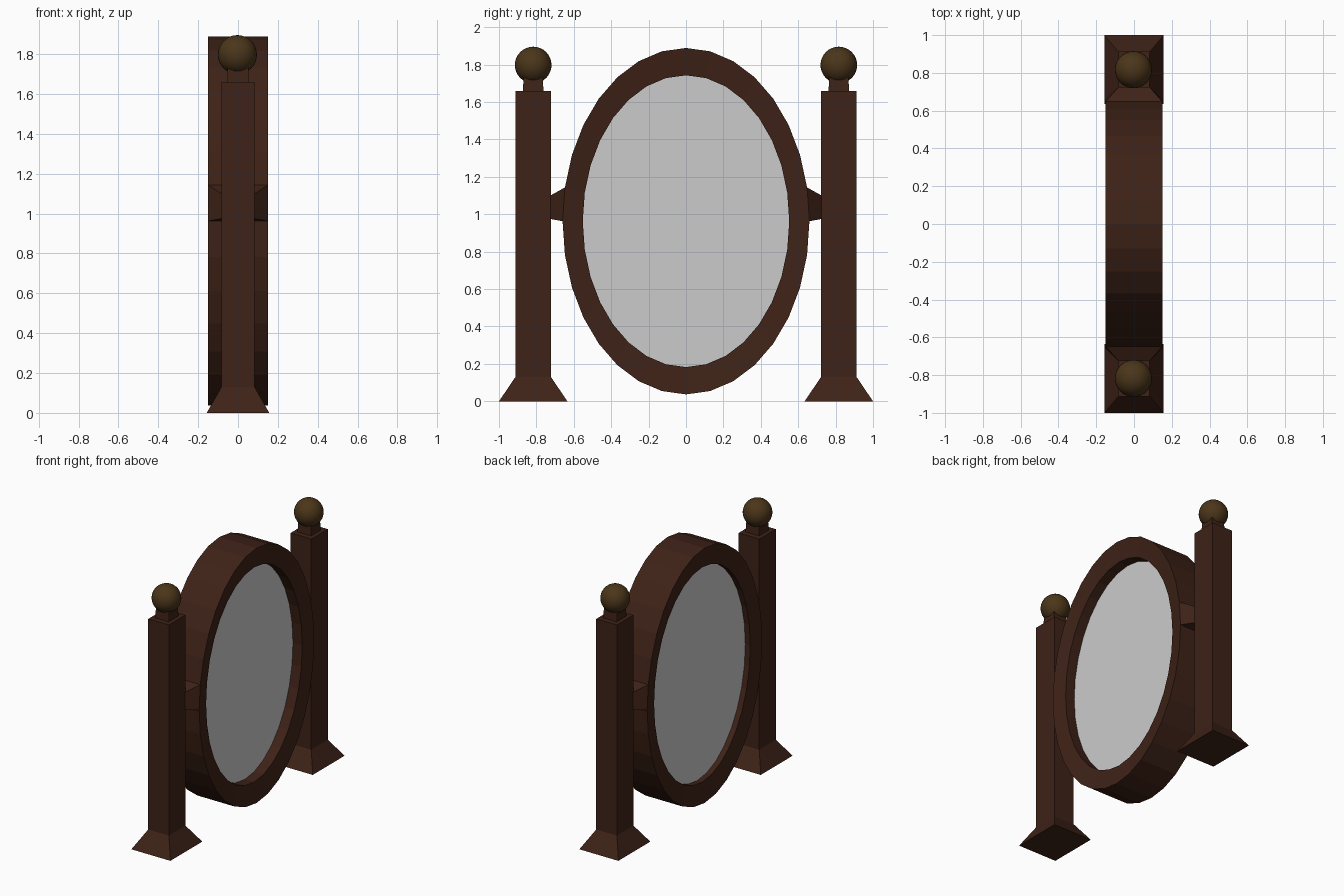
import bpy, bmesh
from math import sin, cos, pi

if "Cube" in bpy.data.objects:
    bpy.data.objects.remove(bpy.data.objects["Cube"])

N = 32                      # sides of the oval
CZ = 0.963                  # centre height of the oval
OUT, INN = (0.66, 0.926), (0.552, 0.78)


def material(name, rgb):
    m = bpy.data.materials.new(name)
    m.diffuse_color = (*rgb, 1)
    m.use_nodes = True
    m.node_tree.nodes["Principled BSDF"].inputs["Base Color"].default_value = m.diffuse_color
    return m


wood = material("dark_wood", (0.048, 0.016, 0.0085))
bronze = material("bronze", (0.07, 0.036, 0.010))


def finish(bm, name, mat=None):
    bmesh.ops.recalc_face_normals(bm, faces=bm.faces)
    me = bpy.data.meshes.new(name)
    bm.to_mesh(me)
    bm.free()
    ob = bpy.data.objects.new(name, me)
    bpy.context.collection.objects.link(ob)
    if mat:
        me.materials.append(mat)
    return ob


def oval(bm, radii, x):
    return [bm.verts.new((x, radii[0] * cos(2 * pi * i / N),
                          CZ + radii[1] * sin(2 * pi * i / N))) for i in range(N)]


def bridge(bm, a, b):
    n = len(a)
    for i in range(n):
        j = (i + 1) % n
        bm.faces.new((a[i], a[j], b[j], b[i]))


def loft(name, loops, mat):
    """Closed solid skinned through a list of point loops."""
    bm = bmesh.new()
    rings = [[bm.verts.new(p) for p in loop] for loop in loops]
    for a, b in zip(rings, rings[1:]):
        bridge(bm, a, b)
    bm.faces.new(rings[0])
    bm.faces.new(rings[-1])
    return finish(bm, name, mat)


def square(hx, hy, y, z):
    return [(-hx, y - hy, z), (hx, y - hy, z), (hx, y + hy, z), (-hx, y + hy, z)]


# Oval frame, faces sloping slightly in towards the mirror
bm = bmesh.new()
section = [oval(bm, r, x) for r, x in ((OUT, -0.15), (OUT, 0.15), (INN, 0.13), (INN, -0.13))]
for k in range(4):
    bridge(bm, section[k], section[(k + 1) % 4])
finish(bm, "oval_frame", wood)

# Recessed mirror plate
bm = bmesh.new()
a, b = oval(bm, INN, -0.09), oval(bm, INN, 0.055)
bridge(bm, a, b)
bm.faces.new(a)
bm.faces.new(b)
finish(bm, "mirror_glass")

for s, side in ((-1, "left"), (1, "right")):
    # Post with flared foot and narrow neck
    y = s * 0.817
    loft(side + "_post", [square(0.157, 0.183, y, 0), square(0.083, 0.095, y, 0.13),
                          square(0.083, 0.095, y, 1.66), square(0.055, 0.055, y, 1.66),
                          square(0.05, 0.05, y, 1.76)], wood)

    # Tapered pivot grown from one facet of the frame
    t = 2 * pi / N
    y1, z1 = OUT[0] * cos(t), CZ + OUT[1] * sin(t)
    loft(side + "_pivot", [
        [(-0.15, s * OUT[0], CZ), (0.15, s * OUT[0], CZ), (0.15, s * y1, z1), (-0.15, s * y1, z1)],
        [(-0.083, s * 0.725, 0.975), (0.083, s * 0.725, 0.975),
         (0.083, s * 0.725, 1.10), (-0.083, s * 0.725, 1.10)]], wood)

    # Ball finial
    bpy.ops.mesh.primitive_uv_sphere_add(segments=32, ring_count=16, radius=0.098,
                                         location=(-0.003, y, 1.798))
    ball = bpy.context.object
    ball.name = side + "_ball_finial"
    ball.data.materials.append(bronze)
    bpy.ops.object.shade_smooth_by_angle()
